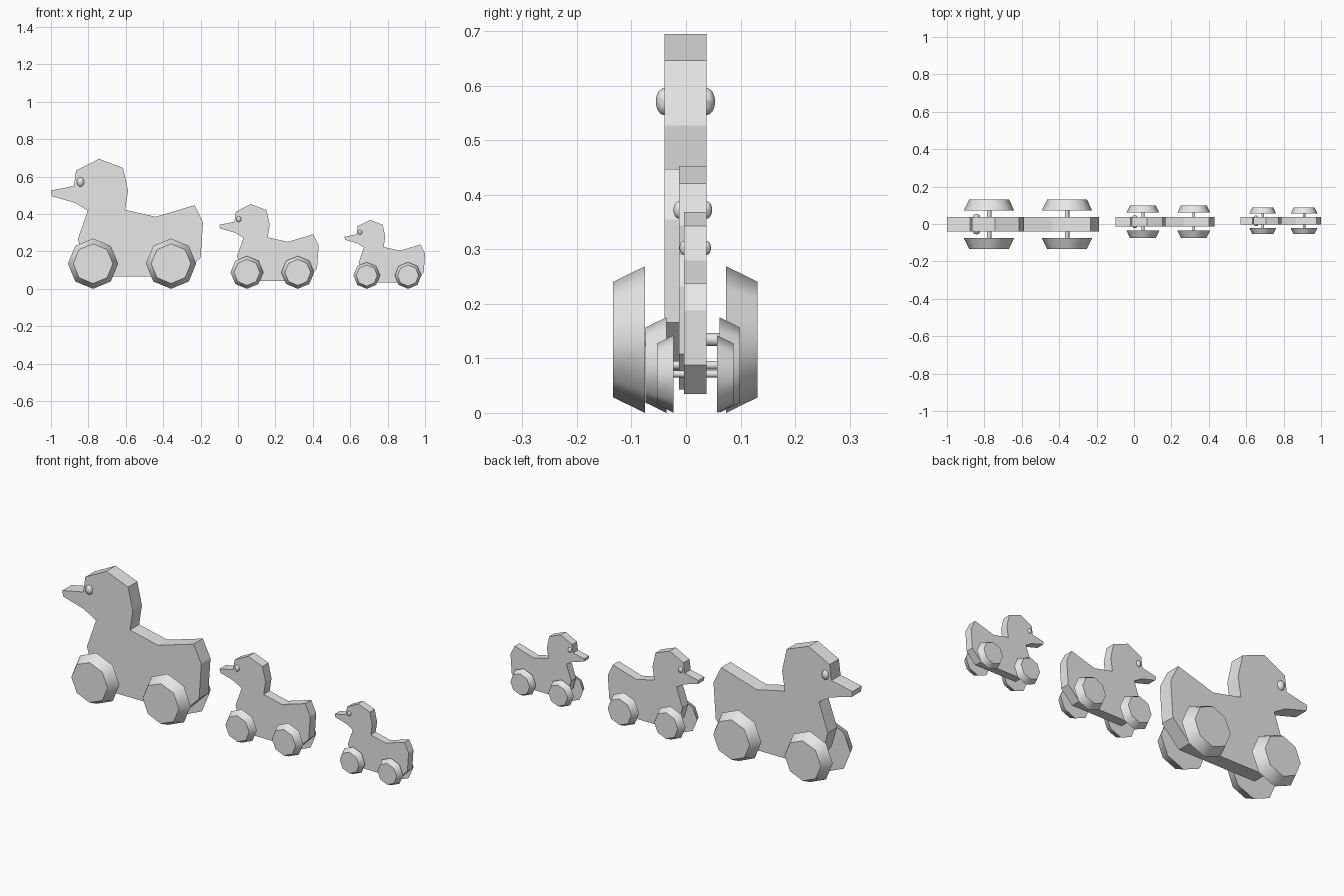
import bpy
import bmesh
from math import radians
from mathutils import Matrix, Vector

cube = bpy.data.objects.get("Cube")
if cube:
    bpy.data.objects.remove(cube, do_unlink=True)

grey = bpy.data.materials.new("plain_grey")
grey.use_nodes = True
grey.diffuse_color = (0.8, 0.8, 0.8, 1)
grey.node_tree.nodes["Principled BSDF"].inputs["Base Color"].default_value = (0.8, 0.8, 0.8, 1)

# Side outline of the largest duck (x, z), clockwise from the beak tip
OUTLINE = [
    (-1.0, 0.525), (-0.877, 0.55), (-0.866, 0.632), (-0.743, 0.695),
    (-0.615, 0.646), (-0.588, 0.527), (-0.604, 0.422), (-0.44, 0.385),
    (-0.232, 0.447), (-0.187, 0.355), (-0.2, 0.166), (-0.3, 0.066),
    (-0.75, 0.066), (-0.825, 0.16), (-0.856, 0.267), (-0.803, 0.418),
    (-0.872, 0.46), (-0.995, 0.495),
]
HALF_BODY = 0.0385
AXLES = {"front": -0.775, "rear": -0.358}
WHEEL_R, WHEEL_HUB_R = 0.1345, 0.106
WHEEL_IN, WHEEL_OUT = 0.0745, 0.1325


def finish(name, bm, frame, smooth=True):
    bm.transform(frame)
    bmesh.ops.recalc_face_normals(bm, faces=bm.faces)
    mesh = bpy.data.meshes.new(name)
    bm.to_mesh(mesh)
    bm.free()
    mesh.materials.append(grey)
    obj = bpy.data.objects.new(name, mesh)
    bpy.context.collection.objects.link(obj)
    if smooth:
        bpy.ops.object.select_all(action='DESELECT')
        obj.select_set(True)
        bpy.context.view_layer.objects.active = obj
        bpy.ops.object.shade_smooth_by_angle(angle=radians(50))


def cone(name, frame, x, y, z, r1, r2, depth, side, segments):
    # Tapered disc whose second end points along side * y
    bm = bmesh.new()
    place = Matrix.Translation((x, y, z)) @ Matrix.Rotation(radians(-90 * side), 4, 'X')
    bmesh.ops.create_cone(bm, cap_ends=True, segments=segments, radius1=r1,
                          radius2=r2, depth=depth, matrix=place)
    finish(name, bm, frame)


def duck(label, scale, left_x, y):
    frame = Matrix.Translation((left_x, y, 0)) @ Matrix.Scale(scale, 4) @ Matrix.Translation((1, 0, 0))

    # Flat board body
    bm = bmesh.new()
    face = bm.faces.new([bm.verts.new((x, -HALF_BODY, z)) for x, z in OUTLINE])
    ext = bmesh.ops.extrude_face_region(bm, geom=[face], use_keep_orig=True)
    moved = [v for v in ext["geom"] if isinstance(v, bmesh.types.BMVert)]
    bmesh.ops.translate(bm, verts=moved, vec=Vector((0, 2 * HALF_BODY, 0)))
    finish(label + "_body", bm, frame, smooth=False)

    # Axles and tapered octagonal wheels
    for end, x in AXLES.items():
        cone(f"{label}_{end}_axle", frame, x, 0, WHEEL_R, 0.012, 0.012,
             2 * WHEEL_IN + 0.01, 1, 12)
        for side, word in ((-1, "near"), (1, "far")):
            cone(f"{label}_{end}_{word}_wheel", frame, x,
                 side * (WHEEL_IN + WHEEL_OUT) / 2, WHEEL_R,
                 WHEEL_R, WHEEL_HUB_R, WHEEL_OUT - WHEEL_IN, side, 8)

    # Bead eyes
    for side, word in ((-1, "near"), (1, "far")):
        bm = bmesh.new()
        place = Matrix.Translation((-0.842, side * HALF_BODY, 0.571)) @ Matrix.Diagonal((0.02, 0.016, 0.025, 1))
        bmesh.ops.create_uvsphere(bm, u_segments=8, v_segments=8, radius=1, matrix=place)
        finish(f"{label}_{word}_eye", bm, frame)


duck("large_duck", 1.0, -1.0, -0.001)
duck("medium_duck", 0.652, -0.099, 0.0125)
duck("small_duck", 0.53, 0.569, 0.017)
